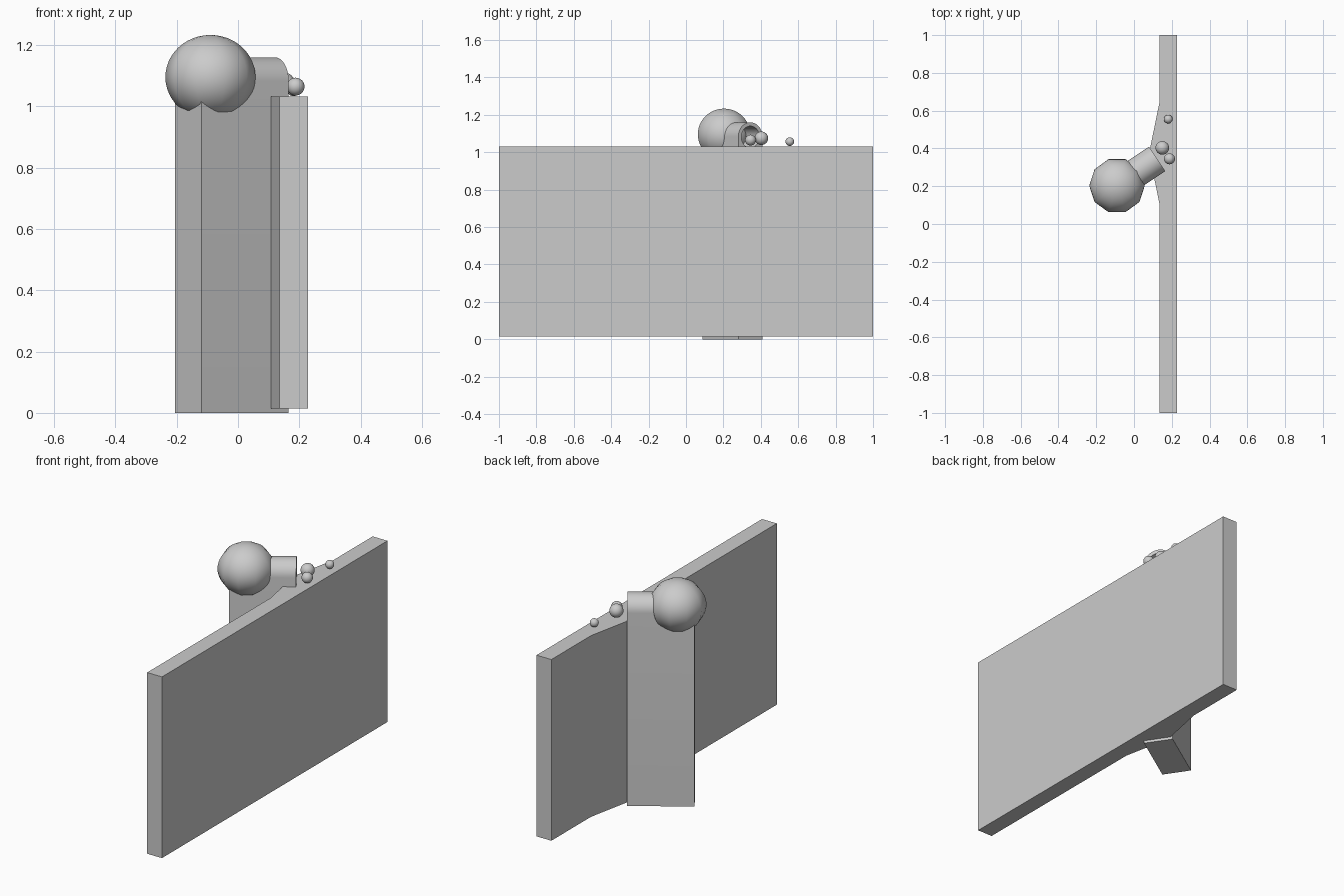
import bpy, bmesh, math
from mathutils import Matrix, Vector

if "Cube" in bpy.data.objects:
    bpy.data.objects.remove(bpy.data.objects["Cube"])


def prism(name, pts, matrix, depth):
    """Extrude a closed local XY outline along local Z, then place it."""
    bm = bmesh.new()
    face = bm.faces.new([bm.verts.new((x, y, 0)) for x, y in pts])
    ext = bmesh.ops.extrude_face_region(bm, geom=[face])
    verts = [g for g in ext["geom"] if isinstance(g, bmesh.types.BMVert)]
    bmesh.ops.translate(bm, verts=verts, vec=(0, 0, depth))
    bmesh.ops.recalc_face_normals(bm, faces=bm.faces)
    bm.transform(matrix)
    bmesh.ops.recalc_face_normals(bm, faces=bm.faces)
    mesh = bpy.data.meshes.new(name)
    bm.to_mesh(mesh)
    bm.free()
    ob = bpy.data.objects.new(name, mesh)
    bpy.context.collection.objects.link(ob)
    return ob


def smooth(ob):
    bpy.ops.object.select_all(action='DESELECT')
    ob.select_set(True)
    bpy.context.view_layer.objects.active = ob
    bpy.ops.object.shade_smooth_by_angle(angle=math.radians(40))


def ball(name, loc, r, segments=24, rings=16, turn=0, height=1):
    bpy.ops.mesh.primitive_uv_sphere_add(segments=segments, ring_count=rings,
                                         radius=r, location=loc, rotation=(0, 0, turn))
    ob = bpy.context.object
    ob.name = name
    ob.scale.z = height
    smooth(ob)
    return ob


# wall panel with a shallow swelling behind the post
prism("wall_panel",
      [(0.228, -1), (0.228, 1), (0.136, 1), (0.136, 0.65), (0.08, 0.376), (0.136, 0.1), (0.136, -1)],
      Matrix.Translation((0, 0, 0.015)), 1.017)

# angled post with a rounded top, extruded along the spout direction
R, AXIS_Z, LENGTH = 0.078, 1.082, 0.343
along = Vector((0.832, 0.555, 0)).normalized()
side = Vector((-along.y, along.x, 0))
start = Vector((-0.163, 0.154, 0))
frame = Matrix.Translation(start) @ Matrix((side, Vector((0, 0, 1)), along)).transposed().to_4x4()
arch = [(R * math.cos(math.pi * i / 20), AXIS_Z + R * math.sin(math.pi * i / 20)) for i in range(21)]
post = prism("post_and_spout", [(-R, 0), (R, 0)] + arch, frame, LENGTH)

# bored opening in the spout end
bore = [(0.058 * math.cos(math.tau * i / 32), AXIS_Z + 0.058 * math.sin(math.tau * i / 32)) for i in range(32)]
cutter = prism("bore_cutter", bore, frame @ Matrix.Translation((0, 0, LENGTH - 0.15)), 0.2)
cutter.hide_render = True
mod = post.modifiers.new("bore", 'BOOLEAN')
mod.operation = 'DIFFERENCE'
mod.solver = 'EXACT'
mod.object = cutter
bpy.context.view_layer.objects.active = post
bpy.ops.object.modifier_apply(modifier="bore")
bpy.data.objects.remove(cutter)
smooth(post)

# large ten-sided globe at the back of the spout
ball("globe", (-0.09, 0.203, 1.096), 0.147, 10, 24, math.pi / 2, 0.935)

# loose droplets in front of the opening
for i, (loc, r) in enumerate([((0.15, 0.403, 1.075), 0.036),
                              ((0.188, 0.345, 1.065), 0.029),
                              ((0.181, 0.555, 1.057), 0.023)]):
    ball(f"droplet_{i + 1}", loc, r)
